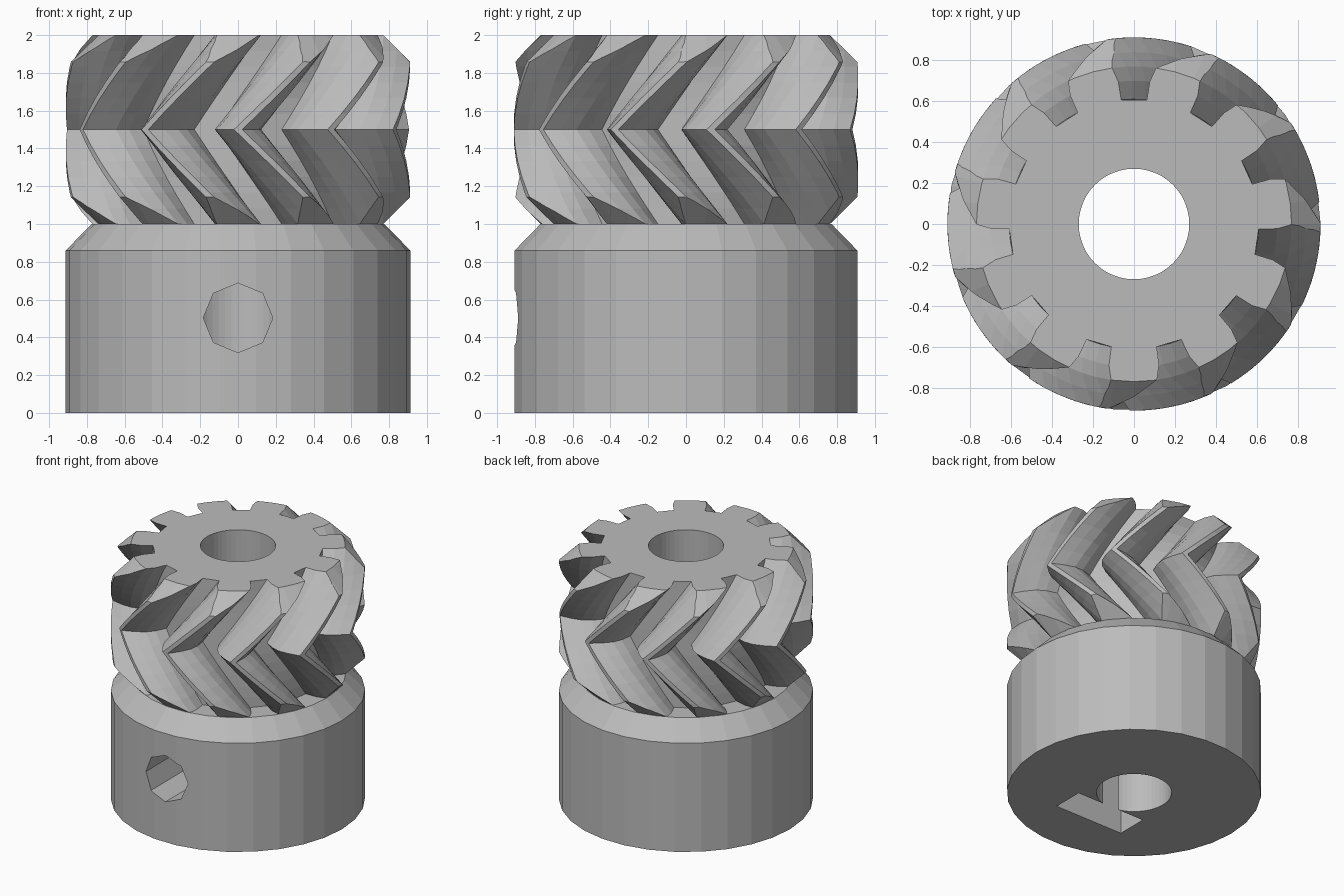
import bpy, bmesh
from math import cos, sin, pi, radians

if "Cube" in bpy.data.objects:
    bpy.data.objects.remove(bpy.data.objects["Cube"])

steel = bpy.data.materials.new("plain_grey")
steel.use_nodes = True
GREY = (0.5, 0.5, 0.5, 1)
steel.diffuse_color = GREY
steel.node_tree.nodes["Principled BSDF"].inputs["Base Color"].default_value = GREY


def loft(name, rings):
    """Closed solid skinned through equal-length rings of points."""
    bm = bmesh.new()
    loops = [[bm.verts.new(p) for p in ring] for ring in rings]
    n = len(loops[0])
    for a, b in zip(loops, loops[1:]):
        for i in range(n):
            j = (i + 1) % n
            bm.faces.new((a[i], a[j], b[j], b[i]))
    bm.faces.new(loops[0][::-1])
    bm.faces.new(loops[-1])
    bmesh.ops.recalc_face_normals(bm, faces=bm.faces)
    mesh = bpy.data.meshes.new(name)
    bm.to_mesh(mesh)
    bm.free()
    mesh.materials.append(steel)
    ob = bpy.data.objects.new(name, mesh)
    bpy.context.collection.objects.link(ob)
    return ob


def lathe(name, profile, sides):
    return loft(name, [[(r * cos(2 * pi * i / sides), r * sin(2 * pi * i / sides), z)
                        for i in range(sides)] for r, z in profile])


def prism_y(name, outline, y0, y1):
    return loft(name, [[(x, y, z) for x, z in outline] for y in (y0, y1)])


def boolean(ob, tool, operation):
    mod = ob.modifiers.new(operation.lower(), "BOOLEAN")
    mod.operation, mod.object, mod.solver = operation, tool, "EXACT"
    bpy.context.view_layer.objects.active = ob
    bpy.ops.object.modifier_apply(modifier=mod.name)
    bpy.data.objects.remove(tool)


# Herringbone gear: one tooth pitch of twist out from the middle plane
TEETH, SLICES = 11, 6
PITCH = 2 * pi / TEETH
# radius and half angle of the gap between two teeth
FLANK = [(0.61, 5.9), (0.70, 6.3), (0.77, 8.0), (0.84, 11.3), (0.912, 15.0)]


def gear_ring(z):
    twist = -pi / 2 + PITCH * abs(z - 1.5) / 0.5
    ring = []
    for t in range(TEETH):
        mid = twist + t * PITCH
        half = [(r, PITCH / 2 - radians(a)) for r, a in FLANK]
        points = [(r, mid - a) for r, a in half] + [(r, mid + a) for r, a in half[::-1]]
        ring += [(r * cos(a), r * sin(a), z) for r, a in points]
    return ring


gear = loft("herringbone_gear",
            [gear_ring(1 + i / (2 * SLICES)) for i in range(2 * SLICES + 1)])
envelope = lathe("chamfer_envelope",
                 [(0.72, 0.95), (0.92, 1.15), (0.92, 1.85), (0.72, 2.05)], 48)
boolean(gear, envelope, "INTERSECT")
boolean(gear, lathe("bore_cutter", [(0.27, 0.9), (0.27, 2.1)], 48), "DIFFERENCE")

# Hub collar with chamfered top
hub = lathe("hub_collar", [(0.912, 0), (0.912, 0.86), (0.775, 1.0)], 30)
boolean(hub, lathe("bore_cutter", [(0.27, -0.1), (0.27, 1.1)], 48), "DIFFERENCE")

# Slot for a hexagonal nut, open at the bottom and pointed at the top
slot = [(-0.3, -0.1), (0.3, -0.1), (0.3, 0.67), (0, 0.84), (-0.3, 0.67)]
boolean(hub, prism_y("nut_slot_cutter", slot, -0.505, -0.26), "DIFFERENCE")

# Set screw hole from the front into the bore
octagon = [(0.184 * cos(i * pi / 4), 0.503 + 0.184 * sin(i * pi / 4)) for i in range(8)]
boolean(hub, prism_y("screw_hole_cutter", octagon, -1.1, -0.1), "DIFFERENCE")
